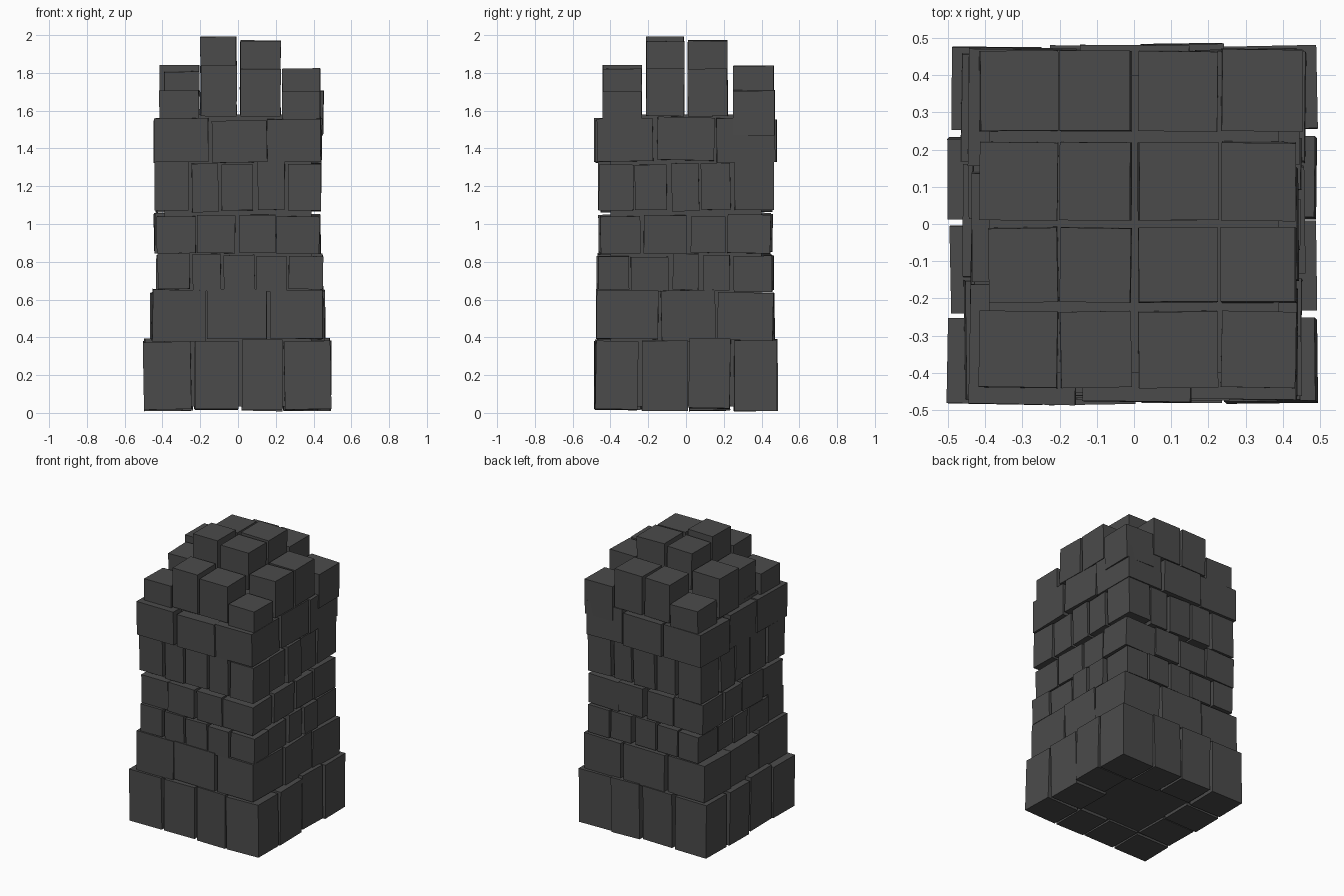
import bpy, bmesh, random
from mathutils import Matrix, Euler, Vector

if "Cube" in bpy.data.objects:
    bpy.data.objects.remove(bpy.data.objects["Cube"])

random.seed(7)
stone = bpy.data.materials.new("dark grey stone")
stone.diffuse_color = (0.07, 0.07, 0.07, 1)
stone.use_nodes = True
stone.node_tree.nodes["Principled BSDF"].inputs["Base Color"].default_value = stone.diffuse_color


def add_block(bm, x0, x1, y0, y1, z0, z1, tilt=0.022):
    """One slightly tilted stone block filling the given box."""
    size = (x1 - x0, y1 - y0, z1 - z0)
    centre = Vector(((x0 + x1) / 2, (y0 + y1) / 2, (z0 + z1) / 2))
    rot = Euler([random.uniform(-tilt, tilt) for _ in range(3)]).to_matrix().to_4x4()
    bmesh.ops.create_cube(bm, size=1, matrix=Matrix.Translation(centre) @ rot
                          @ Matrix.Diagonal((*size, 1)))


def finish(bm, name):
    mesh = bpy.data.meshes.new(name)
    bm.to_mesh(mesh)
    bm.free()
    mesh.materials.append(stone)
    bpy.context.collection.objects.link(bpy.data.objects.new(name, mesh))


def j(a):
    return random.uniform(-a, a)


def ring(name, z0, z1, xs, ys):
    """Course of blocks round the outside of a grid with edges xs, ys."""
    bm = bmesh.new()
    nx, ny = len(xs) - 1, len(ys) - 1
    for a in range(nx):
        for b in range(ny):
            if 0 < a < nx - 1 and 0 < b < ny - 1:
                continue
            add_block(bm, xs[a] + 0.008 + j(0.008), xs[a + 1] - 0.008 + j(0.008),
                      ys[b] + 0.008 + j(0.008), ys[b + 1] - 0.008 + j(0.008),
                      z0 + j(0.008), z1 + j(0.01))
    finish(bm, name)


# solid core behind the block courses
bm = bmesh.new()
add_block(bm, -0.39, 0.39, -0.4, 0.4, 0.035, 1.58, 0)
finish(bm, "core")

# courses from the ground up
ring("base_course", 0.018, 0.385, [-0.5, -0.24, 0.01, 0.24, 0.5], [-0.49, -0.24, 0.01, 0.245, 0.49])
ring("second_course", 0.385, 0.645, [-0.465, -0.165, 0.165, 0.465], [-0.48, -0.145, 0.165, 0.47])
ring("third_course", 0.648, 0.835, [-0.435, -0.255, -0.085, 0.09, 0.26, 0.45],
     [-0.475, -0.3, -0.08, 0.08, 0.245, 0.465])
ring("fourth_course", 0.85, 1.05, [-0.445, -0.22, 0.0, 0.2, 0.445], [-0.465, -0.23, 0.01, 0.22, 0.46])
ring("fifth_course", 1.07, 1.325, [-0.445, -0.255, -0.09, 0.09, 0.25, 0.445],
     [-0.465, -0.275, -0.09, 0.08, 0.25, 0.465])
ring("sixth_course", 1.33, 1.555, [-0.45, -0.15, 0.155, 0.45], [-0.485, -0.16, 0.15, 0.485])

# stepped crown: 4 x 4 blocks, rows run front to back
xs = [(-0.415, -0.205), (-0.198, -0.008), (0.012, 0.225), (0.235, 0.435)]
ys = [(-0.44, -0.235), (-0.21, -0.01), (0.01, 0.22), (0.25, 0.465)]
tops = [[1.71, 1.845, 1.825, 1.705],
        [1.81, 1.995, 1.97, 1.825],
        [1.845, 1.965, 1.975, 1.825],
        [1.71, 1.84, 1.84, 1.71]]
bm = bmesh.new()
for r, row in enumerate(tops):
    for c, top in enumerate(row):
        inner = r in (1, 2) and c in (1, 2)
        corner = r in (0, 3) and c in (0, 3)
        bottom = 1.71 if inner else 1.47 if corner else 1.57
        x0, x1 = xs[c]
        y0, y1 = ys[r]
        if (r, c) == (3, 3):
            x1, y1 = 0.452, 0.47
        if (r, c) == (1, 0):
            x0 = -0.39
        add_block(bm, x0, x1, y0, y1, bottom, top - 0.003, 0.02)
finish(bm, "crown_blocks")
